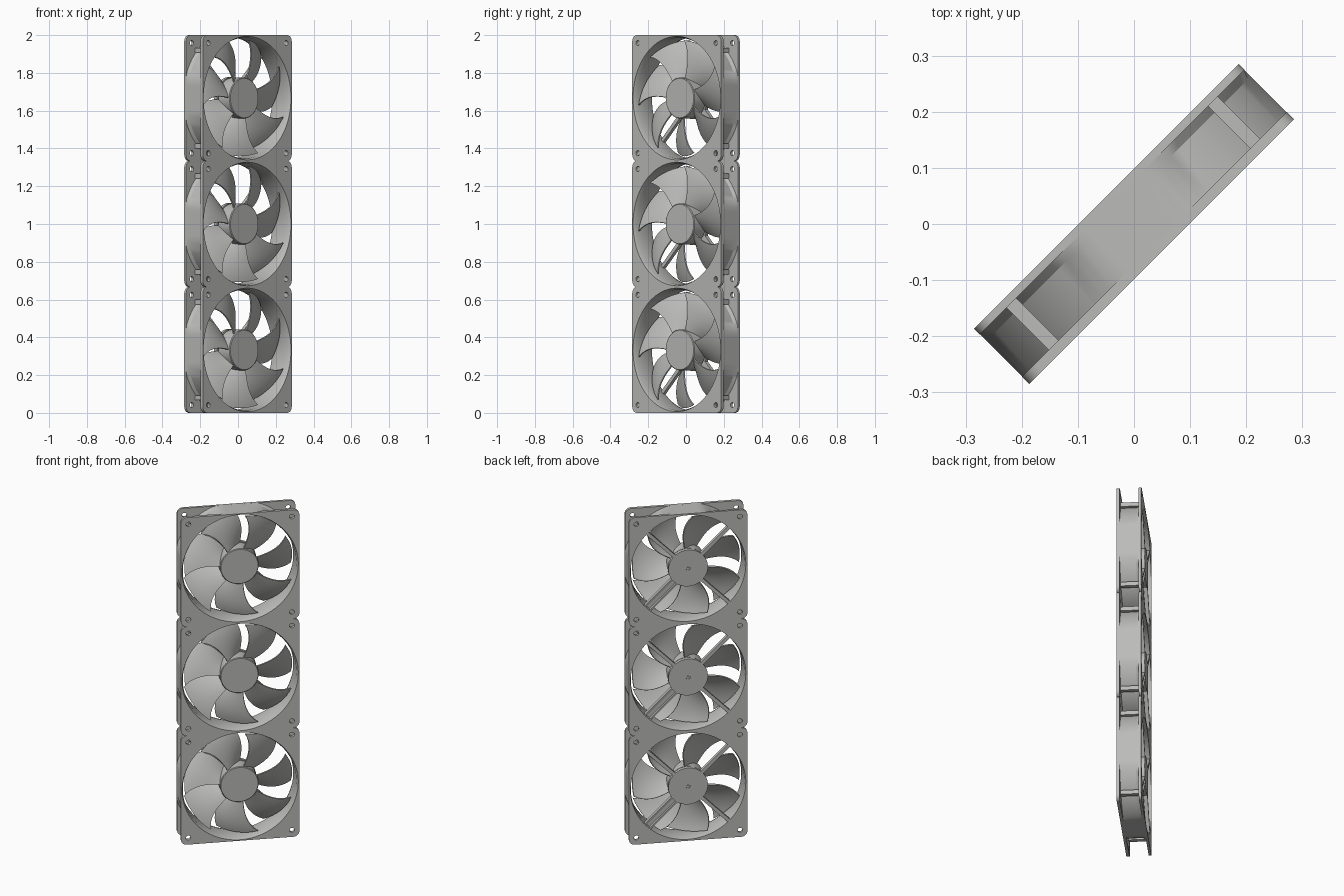
import bpy, bmesh, math
from mathutils import Matrix

if "Cube" in bpy.data.objects:
    bpy.data.objects.remove(bpy.data.objects["Cube"])

# Each fan is designed in millimetres: X right, Y up, Z towards the intake side.
SCALE = 1 / 180          # 360 mm tall stack -> 2 units
HALF, DEPTH = 60.0, 12.5
grey = bpy.data.materials.new("grey_plastic")
grey.diffuse_color = (0.5, 0.5, 0.49, 1)
grey.use_nodes = True
grey.node_tree.nodes["Principled BSDF"].inputs["Base Color"].default_value = grey.diffuse_color


def finish(bm, name):
    """Turn a bmesh into smooth-shaded mesh data with sharp edges."""
    bmesh.ops.recalc_face_normals(bm, faces=bm.faces)
    me = bpy.data.meshes.new(name)
    bm.to_mesh(me)
    bm.free()
    me.materials.append(grey)
    me.shade_smooth()
    me.set_sharp_from_angle(angle=math.radians(32))
    return me


def lathe(bm, profile, seg=96, clamp=None, closed=True):
    """Revolve (radius, depth) points; clamp trims the result to a square."""
    rings = []
    for i in range(seg):
        a = 2 * math.pi * i / seg
        ring = []
        for r, z in profile:
            x, y = r * math.cos(a), r * math.sin(a)
            if clamp:
                x, y = (max(-clamp, min(clamp, c)) for c in (x, y))
            ring.append(bm.verts.new((x, y, z)))
        rings.append(ring)
    n = len(profile)
    for i in range(seg):
        p, q = rings[i], rings[(i + 1) % seg]
        for k in range(n if closed else n - 1):
            m = (k + 1) % n
            bm.faces.new((p[k], q[k], q[m], p[m]))
    if not closed:
        bm.faces.new([r[0] for r in rings])
        bm.faces.new([r[-1] for r in rings])


def box(bm, size, matrix):
    bmesh.ops.create_cube(bm, size=1, matrix=matrix @ Matrix.Diagonal((*size, 1)))


def arc(cx, cy, r, a0, a1, n):
    return [(cx + r * math.cos(math.radians(a0 + (a1 - a0) * i / n)),
             cy + r * math.sin(math.radians(a0 + (a1 - a0) * i / n))) for i in range(n + 1)]


def flange_mesh(z0, z1, hole):
    """Rounded square plate with the round opening and four screw holes."""
    cu = bpy.data.curves.new("flange", 'CURVE')
    cu.dimensions, cu.fill_mode = '2D', 'BOTH'
    cu.extrude = (z1 - z0) / 2
    c = HALF - 6
    outline = []
    for k, (sx, sy) in enumerate(((1, 1), (-1, 1), (-1, -1), (1, -1))):
        outline += arc(sx * c, sy * c, 6, 90 * k, 90 * k + 90, 6)
    loops = [outline, arc(0, 0, hole, 0, 360, 96)[:-1]]
    loops += [arc(sx * 52.5, sy * 52.5, 2.5, 0, 360, 16)[:-1] for sx in (-1, 1) for sy in (-1, 1)]
    for pts in loops:
        sp = cu.splines.new('POLY')
        sp.points.add(len(pts) - 1)
        for p, (x, y) in zip(sp.points, pts):
            p.co = (x, y, 0, 1)
        sp.use_cyclic_u = True
    ob = bpy.data.objects.new("flange_curve", cu)
    bpy.context.collection.objects.link(ob)
    bpy.context.view_layer.update()
    raw = bpy.data.meshes.new_from_object(ob.evaluated_get(bpy.context.evaluated_depsgraph_get()))
    bpy.data.objects.remove(ob)
    bm = bmesh.new()
    bm.from_mesh(raw)
    bpy.data.meshes.remove(raw)
    bmesh.ops.remove_doubles(bm, verts=bm.verts, dist=0.001)
    bmesh.ops.translate(bm, verts=bm.verts, vec=(0, 0, (z0 + z1) / 2))
    return finish(bm, "flange")


def barrel_mesh():
    """Round duct, flattened where it meets the square sides, plus corner blocks."""
    bm = bmesh.new()
    lathe(bm, [(59, DEPTH), (57.5, 9), (57.5, -9), (58.5, -DEPTH), (64, -DEPTH),
               (64, -10), (62, -7), (62, DEPTH)], clamp=HALF - 0.02)
    for k in range(4):
        turn = Matrix.Rotation(math.pi / 2 * k, 4, 'Z')
        box(bm, (4.5, 4.5, 22), turn @ Matrix.Translation((45.7, 45.7, 0)))
    return finish(bm, "barrel")


def hub_mesh():
    bm = bmesh.new()
    lathe(bm, [(18.8, 8.5), (19.5, 7.8), (19.5, -7)], seg=64, closed=False)
    return finish(bm, "hub")


def motor_mount_mesh():
    """Rear disc with its core, centre cap and four diagonal struts."""
    bm = bmesh.new()
    lathe(bm, [(14, -6), (14, -8.5), (20, -8.5), (20, -DEPTH), (2.2, -DEPTH),
               (2.2, -DEPTH + 0.8)], seg=64, closed=False)
    box(bm, (2, 2, 1), Matrix.Translation((0, 0, -DEPTH + 0.5)))
    for k in range(4):
        width = 7 if k == 3 else 3.5          # the wide strut carries the cable
        turn = Matrix.Rotation(math.radians(45 + 90 * k), 4, 'Z')
        if k == 3:
            for side in (-1, 1):
                box(bm, (41, 1.5, 4), turn @ Matrix.Translation((39, side * width / 2, -10.4)))
            box(bm, (41, width, 1), turn @ Matrix.Translation((39, 0, -9)))
        else:
            box(bm, (41, width, 4), turn @ Matrix.Translation((39, 0, -10.4)))
    return finish(bm, "motor_mount")


def blades_mesh(count=7, rows=10, cols=8):
    """Seven swept, twisted blades."""
    bm = bmesh.new()
    for b in range(count):
        base = math.radians(-102 + 360 * b / count)
        grid = []
        for i in range(rows + 1):
            t = i / rows
            r = 18.8 + (55.5 - 18.8) * t
            mid = base + math.radians(-8 * t + 19 * t * t)     # forward sweep
            span = math.radians(46 - 5 * t)
            rise = 14 + 4 * t
            row = []
            for j in range(cols + 1):
                s = j / cols - 0.5
                a = mid + span * s
                z = 0.5 + rise * s + 1.6 * (1 - 4 * s * s) - 0.8
                row.append(bm.verts.new((r * math.cos(a), r * math.sin(a), z)))
            grid.append(row)
        for i in range(rows):
            for j in range(cols):
                bm.faces.new((grid[i][j], grid[i + 1][j], grid[i + 1][j + 1], grid[i][j + 1]))
    bmesh.ops.recalc_face_normals(bm, faces=bm.faces)
    bmesh.ops.solidify(bm, geom=bm.faces[:], thickness=1.2)
    return finish(bm, "blades")


parts = {
    "front_flange": flange_mesh(DEPTH - 3.2, DEPTH, 58.9),
    "back_flange": flange_mesh(-DEPTH, -DEPTH + 2.6, 58.4),
    "barrel": barrel_mesh(),
    "hub": hub_mesh(),
    "motor_mount": motor_mount_mesh(),
    "blades": blades_mesh(),
}

# Three identical fans stacked vertically, turned 45 degrees
facing = Matrix.Rotation(math.radians(45), 4, 'Z') @ Matrix.Rotation(math.radians(90), 4, 'X')
for level, place in enumerate(("bottom", "middle", "top")):
    up = Matrix.Translation((0, 0, (HALF + 2 * HALF * level) * SCALE))
    for part, mesh in parts.items():
        ob = bpy.data.objects.new(f"{place}_fan_{part}", mesh)
        bpy.context.collection.objects.link(ob)
        ob.matrix_world = up @ facing @ Matrix.Scale(SCALE, 4)
